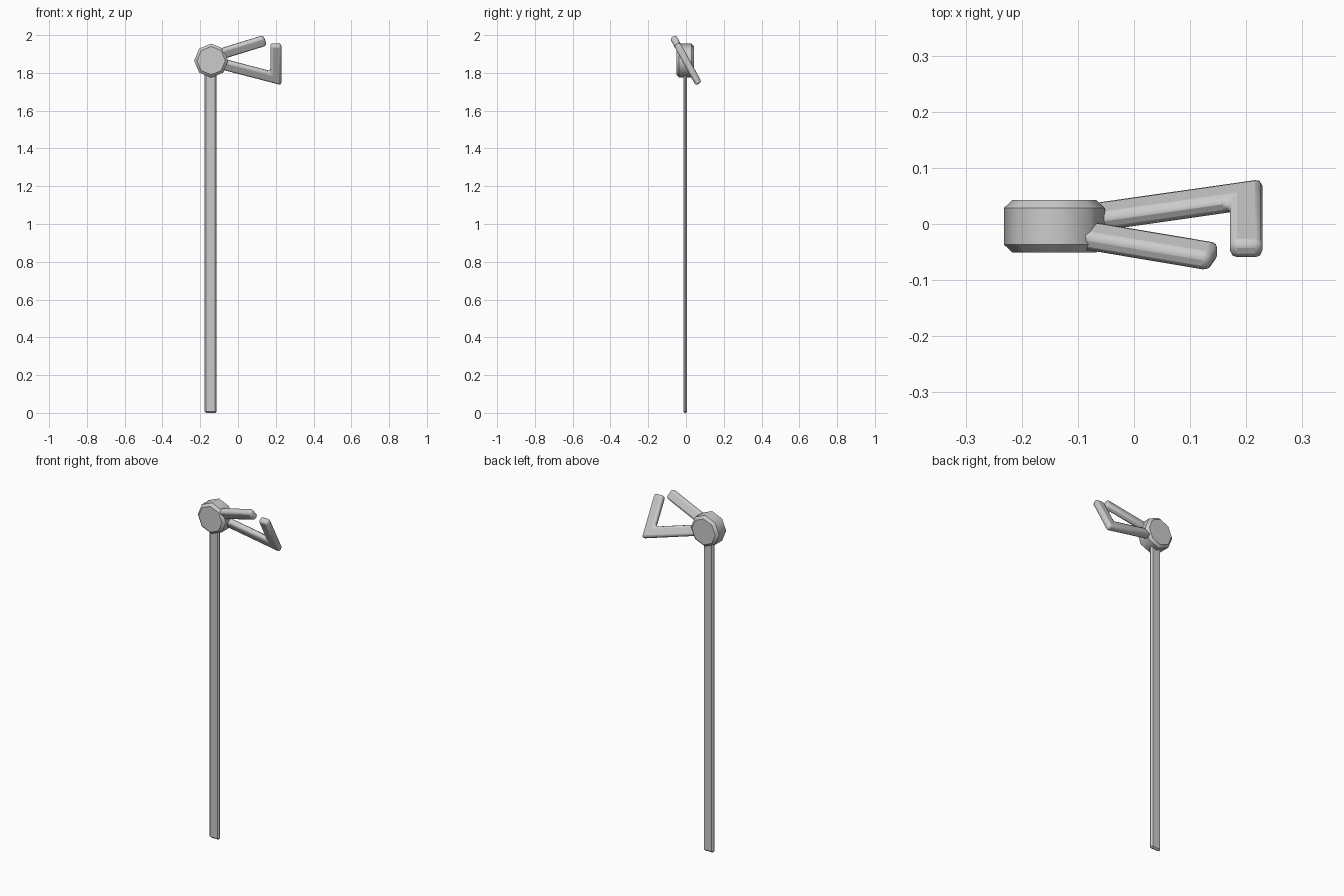
import bpy, bmesh, math
from mathutils import Vector

if "Cube" in bpy.data.objects:
    bpy.data.objects.remove(bpy.data.objects["Cube"])

HUB = Vector((-0.142, -0.004, 1.865))


def finish(name, bm, bevel, segments, smooth=True, limit=30):
    bmesh.ops.recalc_face_normals(bm, faces=bm.faces)
    mesh = bpy.data.meshes.new(name)
    bm.to_mesh(mesh)
    bm.free()
    ob = bpy.data.objects.new(name, mesh)
    bpy.context.collection.objects.link(ob)
    mod = ob.modifiers.new("bevel", 'BEVEL')
    mod.width = bevel
    mod.segments = segments
    mod.limit_method = 'ANGLE'
    mod.angle_limit = math.radians(limit)
    if smooth:
        bpy.ops.object.select_all(action='DESELECT')
        bpy.context.view_layer.objects.active = ob
        ob.select_set(True)
        bpy.ops.object.shade_smooth_by_angle(angle=math.radians(50))
    return ob


def prism(points, offset):
    # Flat outline pushed along an offset vector
    bm = bmesh.new()
    face = bm.faces.new([bm.verts.new(p) for p in points])
    new = bmesh.ops.extrude_face_region(bm, geom=[face])
    bmesh.ops.translate(bm, vec=offset,
                        verts=[g for g in new["geom"] if isinstance(g, bmesh.types.BMVert)])
    return bm


def prong(name, path, half=0.029, thick=0.037):
    # Mitred ribbon around a path, lying in the tilted plane of the prongs
    up = Vector((0, -0.48, 0.877))
    normal = Vector((0, 0.877, 0.48))
    pts = [Vector(p) for p in path]
    left, right = [], []
    for i, p in enumerate(pts):
        dirs = [(b - a).normalized() for a, b in zip(pts, pts[1:])][max(i - 1, 0):i + 1]
        sides = [Vector((-d.y, d.x)) for d in dirs]
        side = sum(sides, Vector((0, 0))).normalized()
        side *= half / side.dot(sides[0])
        left.append(p + side)
        right.append(p - side)
    base = Vector((0, 0, 1.865)) - normal * thick / 2
    outline = [base + Vector((q.x, 0, 0)) + up * q.y for q in left + right[::-1]]
    return finish(name, prism(outline, normal * thick), 0.013, 2)


# Long flat strap
strap = prism([(x, -0.014, z) for x, z in
               ((-0.177, 0), (-0.113, 0), (-0.113, 1.82), (-0.177, 1.82))],
              Vector((0, 0.02, 0)))
finish("strap", strap, 0.008, 1, smooth=False)

# Faceted hub, chamfered on its front and back rims
ring = [HUB + Vector((0.09 * math.cos(a), -0.0465, 0.09 * math.sin(a)))
        for a in (math.tau * i / 8 for i in range(8))]
finish("hub", prism(ring, Vector((0, 0.093, 0))), 0.014, 1, limit=60)

# Two prongs forming an open triangle
prong("upper_prong", [(-0.10, 0.037), (0.143, 0.122)])
prong("hooked_prong", [(-0.10, -0.016), (0.2, -0.105), (0.2, 0.1)])
